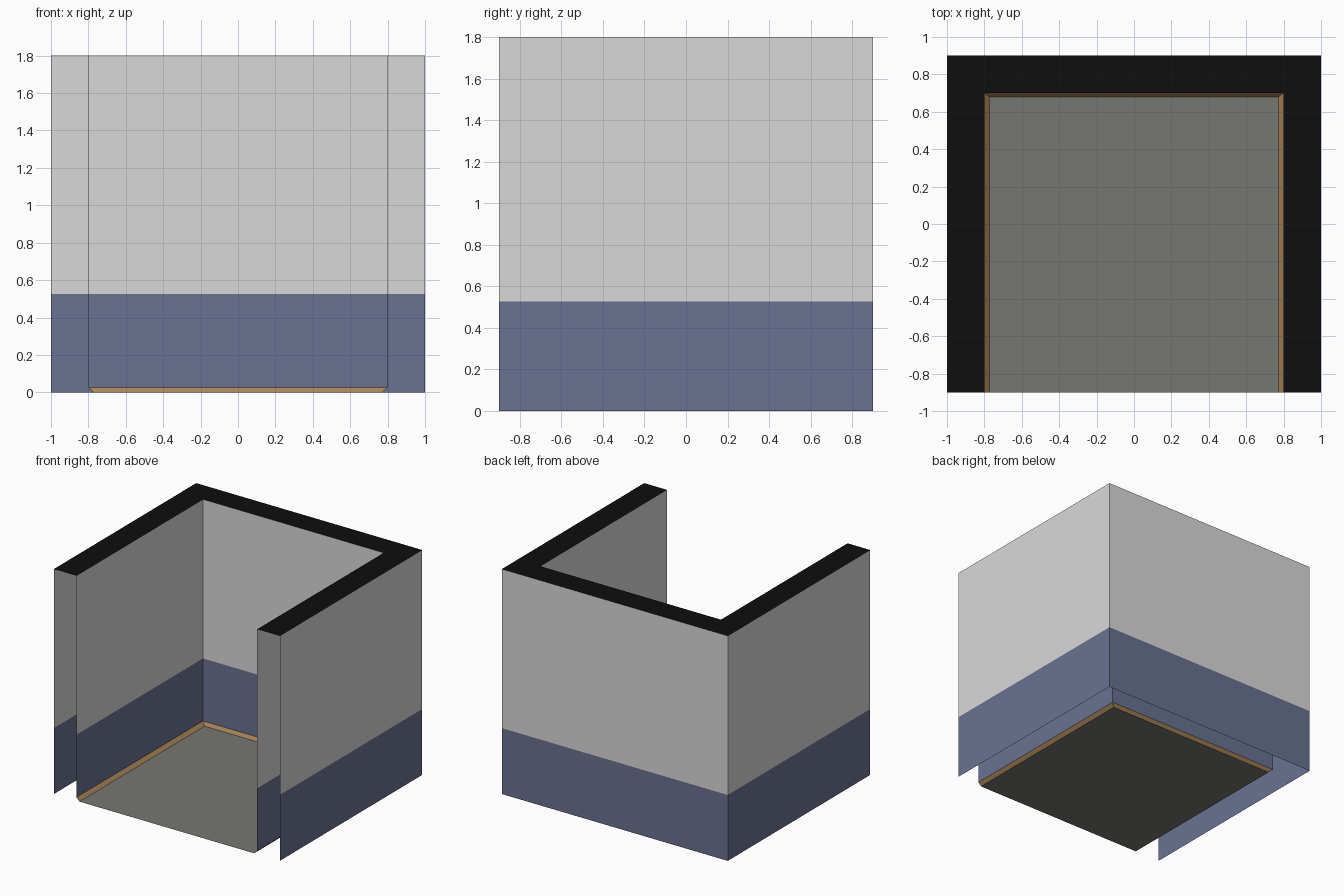
import bpy

if "Cube" in bpy.data.objects:
    bpy.data.objects.remove(bpy.data.objects["Cube"])


def material(name, srgb):
    """Flat colour from 0-255 sRGB."""
    m = bpy.data.materials.new(name)
    lin = [((c / 255 + 0.055) / 1.055) ** 2.4 if c > 10 else c / 255 / 12.92 for c in srgb]
    m.diffuse_color = (*lin, 1)
    m.use_nodes = True
    m.node_tree.nodes["Principled BSDF"].inputs["Base Color"].default_value = m.diffuse_color
    return m


plaster = material("pale_grey_paint", (217, 217, 217))
blue = material("slate_blue_paint", (105, 114, 146))
wood = material("tan_wood", (168, 133, 87))
concrete = material("grey_floor", (118, 118, 113))
black = material("black_cut", (14, 14, 14))

FRONT, TOP, BAND, TRIM = -0.9, 1.8, 0.527, 0.027


def u_path(x, back):
    """U-shaped plan, open towards the front."""
    return [(-x, FRONT), (-x, back), (x, back), (x, FRONT)]


OUTER = u_path(1.0, 0.9)
INNER = u_path(0.8, 0.7)
FLOOR = u_path(0.773, 0.68)


def make(name, verts, faces, mats, rule=None):
    me = bpy.data.meshes.new(name)
    me.from_pydata(verts, [], faces)
    for m in mats:
        me.materials.append(m)
    if rule:
        for p in me.polygons:
            p.material_index = rule(p)
    ob = bpy.data.objects.new(name, me)
    bpy.context.collection.objects.link(ob)
    return ob


def skin(name, rings, mats, rule=None):
    """Join successive (path, z) rings with strips of quads."""
    verts = [(x, y, z) for path, z in rings for x, y in path]
    n = len(rings[0][0])
    faces = [(r * n + i, r * n + i + 1, (r + 1) * n + i + 1, (r + 1) * n + i)
             for r in range(len(rings) - 1) for i in range(n - 1)]
    return make(name, verts, faces, mats, rule)


def painted(p):
    return 1 if p.center.z < BAND else 0


# Outer and inner wall skins, blue below the paint line
out = OUTER[::-1]
skin("outer_walls", [(out, 0), (out, BAND), (out, TOP)], [plaster, blue], painted)
skin("inner_walls", [(INNER, TRIM), (INNER, BAND), (INNER, TOP)], [plaster, blue], painted)

# Black top of the walls
skin("wall_top", [(INNER, TOP), (OUTER, TOP)], [black])

# Sloped wooden skirting and the floor
skin("skirting", [(FLOOR, 0), (INNER, TRIM)], [wood])
make("floor", [(x, y, 0) for x, y in FLOOR[::-1]], [(0, 1, 2, 3)], [concrete])
